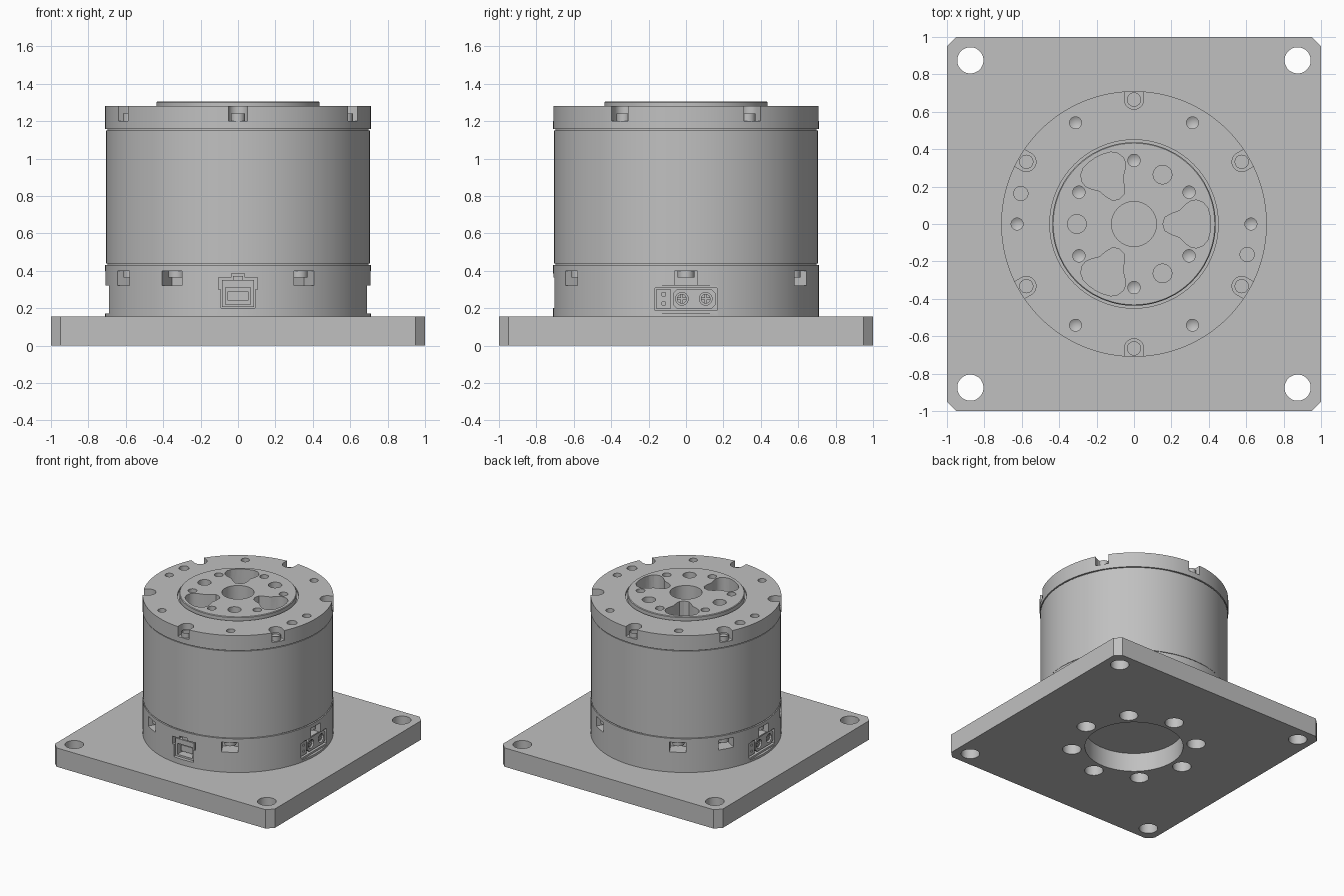
import bpy, bmesh
from math import sin, cos, tau, radians
from mathutils import Matrix, Vector

if "Cube" in bpy.data.objects:
    bpy.data.objects.remove(bpy.data.objects["Cube"], do_unlink=True)

GREY = (0.53, 0.53, 0.53, 1)
metal = bpy.data.materials.new("machined_grey")
metal.use_nodes = True
metal.diffuse_color = GREY
metal.node_tree.nodes["Principled BSDF"].inputs["Base Color"].default_value = GREY


# ---------- helpers ----------
def finish(name, bm):
    bmesh.ops.recalc_face_normals(bm, faces=bm.faces)
    mesh = bpy.data.meshes.new(name)
    bm.to_mesh(mesh)
    bm.free()
    mesh.materials.append(metal)
    ob = bpy.data.objects.new(name, mesh)
    bpy.context.collection.objects.link(ob)
    return ob


def activate(ob):
    bpy.ops.object.select_all(action='DESELECT')
    ob.select_set(True)
    bpy.context.view_layer.objects.active = ob


def smooth(*obs):
    for ob in obs:
        activate(ob)
        bpy.ops.object.shade_smooth_by_angle(angle=radians(30))


def cut(ob, bm):
    """Subtract the solids in bm from ob, then drop the cutter."""
    cutter = finish("cutter", bm)
    cutter.hide_render = True
    activate(ob)
    mod = ob.modifiers.new("cut", 'BOOLEAN')
    mod.operation = 'DIFFERENCE'
    mod.solver = 'EXACT'
    mod.object = cutter
    bpy.ops.object.modifier_apply(modifier=mod.name)
    bpy.data.objects.remove(cutter, do_unlink=True)


def circle(r, n=32, x=0, y=0):
    return [(x + r * cos(tau * i / n), y + r * sin(tau * i / n)) for i in range(n)]


def rect(x0, x1, y0, y1):
    return [(x0, y0), (x1, y0), (x1, y1), (x0, y1)]


def prism(bm, pts, w0, w1, matrix=Matrix(), tip=0):
    """Extrude a 2D outline from w0 to w1; tip adds a drill point below."""
    low = [bm.verts.new(matrix @ Vector((x, y, w0))) for x, y in pts]
    high = [bm.verts.new(matrix @ Vector((x, y, w1))) for x, y in pts]
    n = len(pts)
    for i in range(n):
        j = (i + 1) % n
        bm.faces.new((low[i], low[j], high[j], high[i]))
    if tip:
        mid = sum((v.co for v in low), Vector()) / n
        apex = bm.verts.new(mid - matrix.to_3x3() @ Vector((0, 0, tip)))
        for i in range(n):
            bm.faces.new((low[(i + 1) % n], low[i], apex))
    else:
        bm.faces.new(low[::-1])
    return bm.faces.new(high)


def solid(name, pts, w0, w1, matrix=Matrix()):
    bm = bmesh.new()
    prism(bm, pts, w0, w1, matrix)
    return finish(name, bm)


def lathe(name, profile, n=128):
    bm = bmesh.new()
    vs = [bm.verts.new((r, 0, z)) for r, z in profile]
    es = [bm.edges.new(p) for p in zip(vs, vs[1:])]
    bmesh.ops.spin(bm, geom=vs + es, axis=(0, 0, 1), cent=(0, 0, 0),
                   angle=tau, steps=n, use_duplicate=False)
    bmesh.ops.remove_doubles(bm, verts=bm.verts, dist=1e-4)
    return finish(name, bm)


def turn(deg):
    return Matrix.Rotation(radians(deg), 4, 'Z')


def side(deg):
    """Frame on the wall: x along the wall, y up, z outward."""
    a = radians(deg)
    return Matrix(((-sin(a), 0, cos(a), 0), (cos(a), 0, sin(a), 0),
                   (0, 1, 0, 0), (0, 0, 0, 1)))


def screw(name, r_pos, deg, r, z0, z1):
    bm = bmesh.new()
    top = prism(bm, circle(r, 24, r_pos), z0, z1, turn(deg))
    bmesh.ops.inset_individual(bm, faces=[top], thickness=r * 0.5)
    socket = bmesh.ops.extrude_discrete_faces(bm, faces=[top])['faces'][0]
    bmesh.ops.translate(bm, verts=socket.verts, vec=(0, 0, -0.015))
    smooth(finish(name, bm))


# ---------- mounting plate ----------
c = 0.95
plate = solid("mounting_plate", [(-c, -1), (c, -1), (1, -c), (1, c),
                                 (c, 1), (-c, 1), (-1, c), (-1, -c)], 0, 0.155)
bm = bmesh.new()
for sx in (-1, 1):
    for sy in (-1, 1):
        prism(bm, circle(0.07, 40, sx * 0.875, sy * 0.875), -0.1, 0.3)
for k in range(8):
    prism(bm, circle(0.07, 32, 0.47), -0.1, 0.3, turn(45 * k))
prism(bm, circle(0.37, 96), -0.1, 0.3)
cut(plate, bm)

# ---------- motor body ----------
R = 0.71
base = lathe("base_housing", [(0, 0.155), (R, 0.155), (R, 0.32), (0, 0.32)])
ring = lathe("lower_ring", [(0, 0.32), (R, 0.32), (R, 0.432), (0, 0.432)])
core = lathe("inner_core", [(0, 0.41), (0.697, 0.41), (0.697, 1.19), (0, 1.19)])
shell = lathe("main_shell", [(0.68, 0.438), (0.706, 0.438), (0.706, 1.15),
                             (0.68, 1.15), (0.68, 0.438)])
cap = lathe("top_cap", [(0.45, 1.157), (R, 1.157), (R, 1.28), (0.45, 1.28), (0.45, 1.157)])
rotor = lathe("output_disc", [(0, 1.02), (0.45, 1.02), (0.45, 1.262), (0.437, 1.262),
                              (0.437, 1.3), (0.432, 1.305), (0, 1.305)])
bm = bmesh.new()
prism(bm, circle(0.45, 128), 1.02, 1.4)
cut(core, bm)

# ---------- top cap: screw notches, threaded holes and pin holes ----------
bm = bmesh.new()
slot = [(0.8, -0.052)] + [(0.665 - 0.052 * sin(tau * t / 24), -0.052 * cos(tau * t / 24))
                          for t in range(13)] + [(0.8, 0.052)]
for k in range(6):
    prism(bm, slot, 1.2, 1.4, turn(60 * k + 30))
    prism(bm, circle(0.032, 24, 0.625), 1.22, 1.4, turn(60 * k), tip=0.02)
for sgn in (-1, 1):
    prism(bm, circle(0.038, 24, sgn * 0.605, -sgn * 0.163), 1.2, 1.4)
cut(cap, bm)
for k in range(6):
    screw("cap_screw", 0.665, 60 * k + 30, 0.038, 1.195, 1.24)

# ---------- output disc: lobed pockets and holes ----------
half = [(0.165, 0.035), (0.2, 0.055), (0.245, 0.072), (0.28, 0.107), (0.305, 0.124),
        (0.335, 0.128), (0.37, 0.115), (0.395, 0.085), (0.406, 0.045)]
lobe = [(0.155, 0)] + [(x, -y) for x, y in half] + [(0.41, 0)] + half[::-1]
bm = bmesh.new()
prism(bm, circle(0.12, 64), 1.08, 1.4)
for k in range(3):
    prism(bm, lobe, 1.08, 1.4, turn(120 * k))
    prism(bm, circle(0.05, 32, 0.305), 1.15, 1.4, turn(120 * k + 60))
for k in range(6):
    prism(bm, circle(0.033, 24, 0.34), 1.23, 1.4, turn(60 * k + 30), tip=0.02)
cut(rotor, bm)

# ---------- lower ring: side notches with screws ----------
bm = bmesh.new()
notches = (0, 60, 120, 150, 180, 210, 240, 300)
for deg in notches:
    prism(bm, rect(-0.062, 0.062, 0.3, 0.4), 0.6, 0.8, side(deg))
cut(ring, bm)
for deg in notches:
    screw("ring_screw", 0.655, deg, 0.045, 0.365, 0.405)

# ---------- front signal connector ----------
front = side(-90)
window = [(-0.09, 0.2), (0.09, 0.2), (0.09, 0.3), (0.105, 0.3), (0.105, 0.365),
          (0.035, 0.365), (0.035, 0.385), (-0.035, 0.385), (-0.035, 0.365),
          (-0.105, 0.365), (-0.105, 0.3), (-0.09, 0.3)]
for ob in (base, ring):
    bm = bmesh.new()
    prism(bm, window, 0.58, 0.8, front)
    cut(ob, bm)
housing = solid("signal_housing", rect(-0.085, 0.085, 0.205, 0.35), 0.57, 0.69, front)
bm = bmesh.new()
prism(bm, rect(-0.068, 0.068, 0.22, 0.31), 0.6, 0.8, front)
cut(housing, bm)
solid("signal_tongue", rect(-0.055, 0.055, 0.24, 0.29), 0.59, 0.66, front)
solid("signal_latch", rect(-0.028, 0.028, 0.345, 0.372), 0.57, 0.68, front)

# ---------- side power connectors ----------
power_shape = [(-0.045, 0.195), (0.135, 0.195), (0.158, 0.218), (0.158, 0.28),
               (0.135, 0.303), (-0.045, 0.303), (-0.07, 0.28), (-0.07, 0.218)]
for deg in (0, 180):
    m = side(deg)
    for outline, depth in ((rect(-0.3, 0.3, 0.172, 0.4), 0.69),
                           (rect(-0.165, 0.165, 0.187, 0.309), 0.6)):
        bm = bmesh.new()
        prism(bm, outline, depth, 0.8, m)
        cut(base, bm)

    data = solid("data_plug", rect(-0.157, -0.082, 0.195, 0.303), 0.59, 0.68, m)
    bm = bmesh.new()
    for z in (0.225, 0.275):
        prism(bm, rect(-0.128, -0.11, z - 0.009, z + 0.009), 0.64, 0.8, m)
    cut(data, bm)

    power = solid("power_plug", power_shape, 0.59, 0.68, m)
    bm = bmesh.new()
    for u in (-0.022, 0.105):
        prism(bm, circle(0.034, 24, u, 0.25), 0.62, 0.8, m)
    cut(power, bm)
    smooth(power)
    for u in (-0.022, 0.105):
        pin = solid("power_pin", circle(0.026, 20, u, 0.25), 0.61, 0.672, m)
        for w, h in ((0.004, 0.04), (0.04, 0.004)):
            bm = bmesh.new()
            prism(bm, rect(u - w, u + w, 0.25 - h, 0.25 + h), 0.64, 0.8, m)
            cut(pin, bm)

smooth(plate, base, ring, core, shell, cap, rotor)
